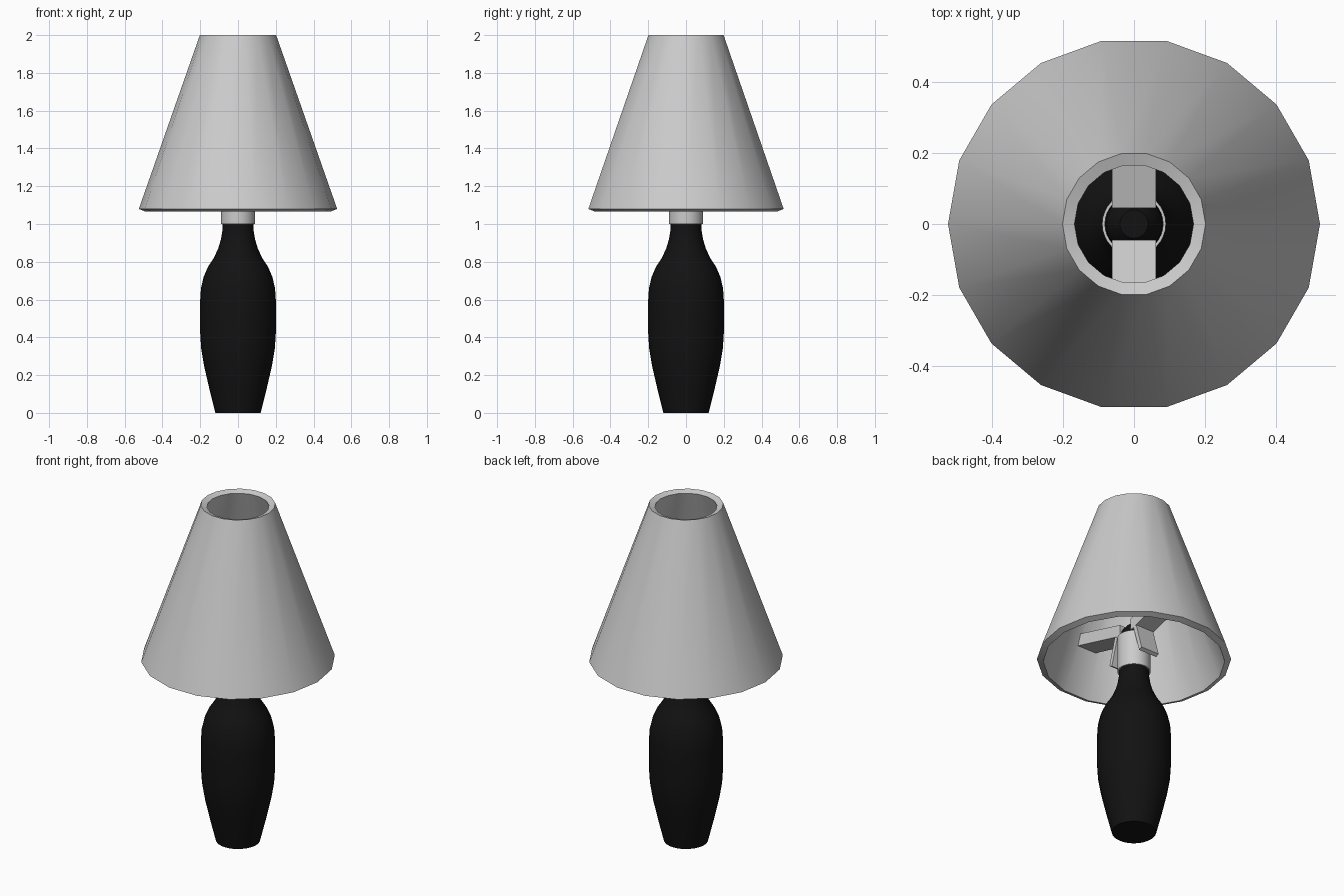
import bpy, bmesh
from math import cos, sin, pi, radians

if "Cube" in bpy.data.objects:
    bpy.data.objects.remove(bpy.data.objects["Cube"])


def add_mesh(name, verts, faces, smooth=True):
    me = bpy.data.meshes.new(name)
    me.from_pydata(verts, [], faces)
    bm = bmesh.new()
    bm.from_mesh(me)
    bmesh.ops.remove_doubles(bm, verts=bm.verts, dist=1e-5)
    bmesh.ops.recalc_face_normals(bm, faces=bm.faces)
    bm.to_mesh(me)
    bm.free()
    ob = bpy.data.objects.new(name, me)
    bpy.context.collection.objects.link(ob)
    if smooth:
        bpy.ops.object.select_all(action='DESELECT')
        ob.select_set(True)
        bpy.context.view_layer.objects.active = ob
        bpy.ops.object.shade_smooth_by_angle(angle=radians(35))
    return ob


def lathe(name, profile, sides, closed=False):
    """Revolve (radius, z) points; closed joins the last ring to the first."""
    verts = [(r * cos(2 * pi * i / sides), r * sin(2 * pi * i / sides), z)
             for r, z in profile for i in range(sides)]
    n = len(profile)
    faces = []
    for k in range(n if closed else n - 1):
        a, b = k * sides, (k + 1) % n * sides
        faces += [(a + i, a + (i + 1) % sides, b + (i + 1) % sides, b + i)
                  for i in range(sides)]
    if not closed:
        faces += [tuple(range(sides))[::-1],
                  tuple(range((n - 1) * sides, n * sides))]
    return add_mesh(name, verts, faces)


def strip(name, outline, half_width, side):
    """Extrude a (y, z) outline across x; side mirrors it front to back."""
    n = len(outline)
    verts = [(x, side * y, z) for x in (-half_width, half_width) for y, z in outline]
    faces = [tuple(range(n)), tuple(range(n, 2 * n))]
    faces += [(i, (i + 1) % n, n + (i + 1) % n, n + i) for i in range(n)]
    return add_mesh(name, verts, faces, smooth=False)


# Black bottle-shaped body, its neck rising through the collar
black = bpy.data.materials.new("black")
black.diffuse_color = (0.006, 0.006, 0.006, 1)
black.use_nodes = True
black.node_tree.nodes["Principled BSDF"].inputs["Base Color"].default_value = black.diffuse_color
body = lathe("lamp_body", [
    (0.12, 0), (0.15, 0.12), (0.18, 0.25), (0.195, 0.34), (0.2, 0.42),
    (0.2, 0.6), (0.196, 0.66), (0.182, 0.72), (0.158, 0.775), (0.128, 0.82),
    (0.105, 0.87), (0.09, 0.92), (0.082, 0.97), (0.08, 1.03), (0.08, 1.21),
    (0.066, 1.25), (0.04, 1.28)], 32)
body.data.materials.append(black)

# Thin collar around the neck
lathe("collar", [(0.09, 1.0), (0.09, 1.21), (0.082, 1.21), (0.082, 1.0)], 32, True)

# Conical shade with wall thickness
lathe("shade", [(0.525, 1.08), (0.202, 2.0), (0.168, 1.988), (0.491, 1.066)], 18, True)

# Shade holder: rising arms and clip legs, front and back
for label, side in (("front", -1), ("back", 1)):
    strip(label + "_arm", [(0.045, 1.22), (0.41, 1.32), (0.385, 1.385), (0.045, 1.29)],
          0.062, side)
    strip(label + "_clip", [(0.115, 1.065), (0.135, 1.075), (0.085, 1.25), (0.06, 1.25)],
          0.06, side)
